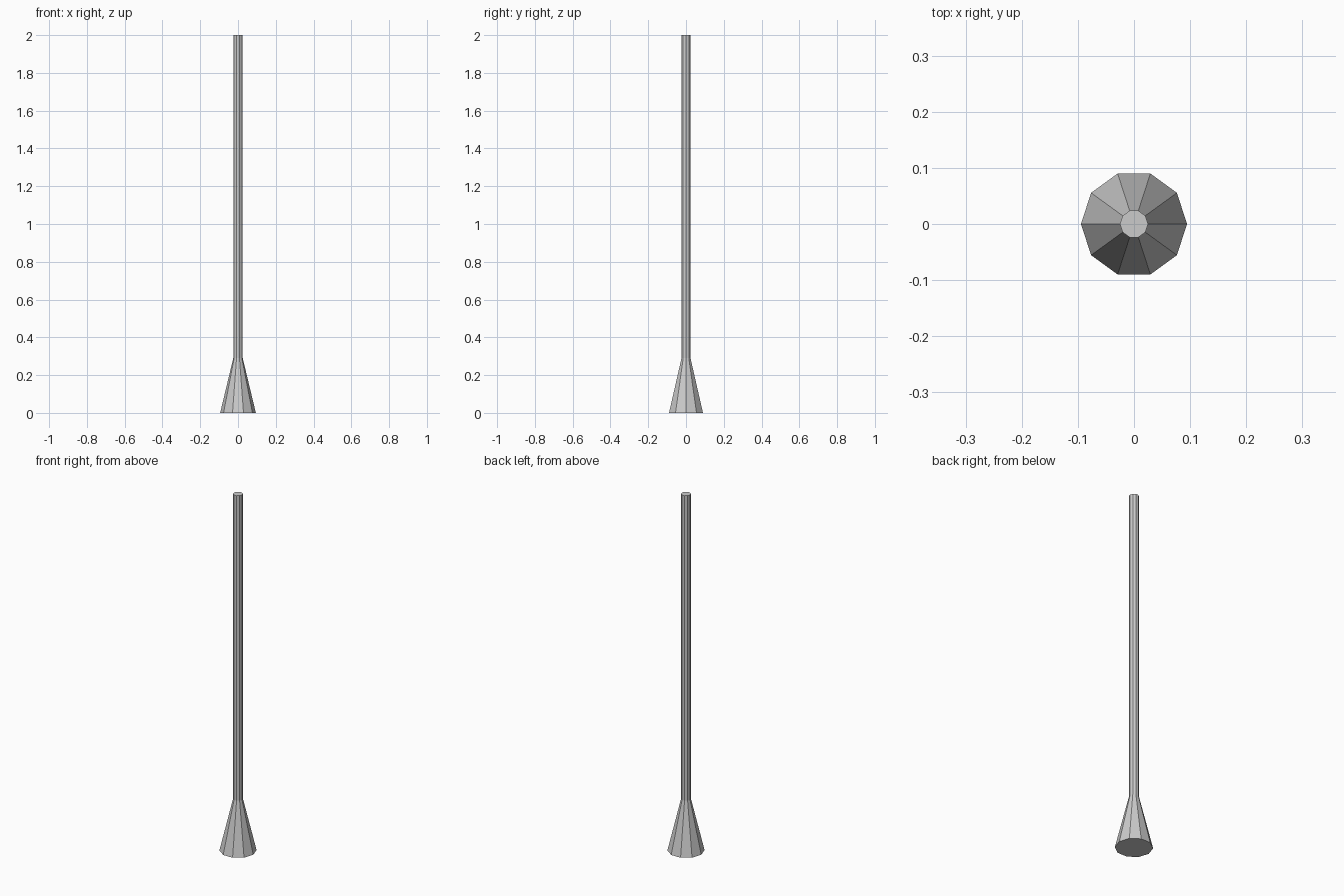
import bpy, bmesh
from math import cos, sin, tau

if "Cube" in bpy.data.objects:
    bpy.data.objects.remove(bpy.data.objects["Cube"])

SIDES = 10
PROFILE = [(0.0945, 0.0), (0.025, 0.29), (0.025, 2.0)]  # (radius, height)

bm = bmesh.new()
# Stacked decagon rings: flared foot, then straight shaft
rings = [[bm.verts.new((r * cos(tau * i / SIDES), r * sin(tau * i / SIDES), z))
          for i in range(SIDES)] for r, z in PROFILE]
for low, high in zip(rings, rings[1:]):
    for i in range(SIDES):
        j = (i + 1) % SIDES
        bm.faces.new((low[i], low[j], high[j], high[i]))
# End caps
bm.faces.new(rings[0][::-1])
bm.faces.new(rings[-1])

mesh = bpy.data.meshes.new("flared_pole")
bm.to_mesh(mesh)
bm.free()
bpy.context.collection.objects.link(bpy.data.objects.new("flared_pole", mesh))
